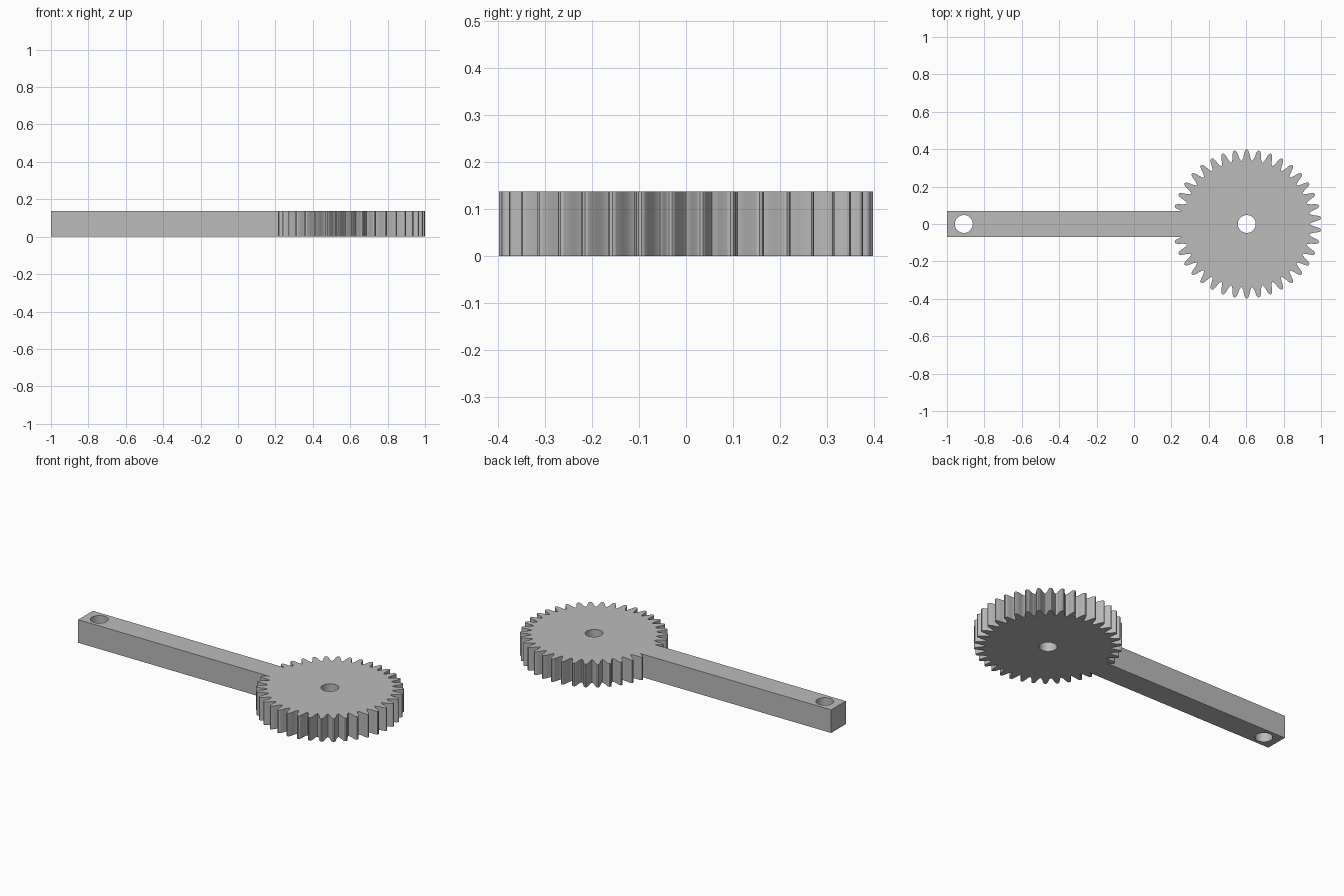
import bpy
import bmesh
from math import cos, sin, pi, radians

if "Cube" in bpy.data.objects:
    bpy.data.objects.remove(bpy.data.objects["Cube"], do_unlink=True)

THICK = 0.137
ARM_HALF = 0.0685
GEAR_X = 0.603
HOLE_R = 0.048
TEETH = 38
PITCH = 360 / TEETH

# Half tooth: (degrees from tooth centre, radius), from valley to tip
FLANK = [(PITCH / 2, 0.337), (4.0, 0.342), (3.0, 0.355), (2.4, 0.37),
         (1.8, 0.384), (1.2, 0.393), (0.5, 0.397)]


def gear_point(deg, r):
    return GEAR_X + r * cos(radians(deg)), r * sin(radians(deg))


def circle(cx, r, n=40):
    return [(cx + r * cos(2 * pi * i / n), r * sin(2 * pi * i / n)) for i in range(n)]


def add_loop(curve, points):
    spline = curve.splines.new("POLY")
    spline.points.add(len(points) - 1)
    for p, (x, y) in zip(spline.points, points):
        p.co = (x, y, 0, 1)
    spline.use_cyclic_u = True


# Toothed rim, running anticlockwise from the arm's lower to its upper side
rim = []
for i in range(TEETH):
    centre = -180 + (i + 0.5) * PITCH
    rim += [gear_point(centre - a, r) for a, r in FLANK]
    rim += [gear_point(centre + a, r) for a, r in reversed(FLANK[1:])]
rim = [(x, y) for x, y in rim if x > GEAR_X or abs(y) > ARM_HALF]

# Gear and arm as one outline with two bored holes
outline = rim + [(-1, ARM_HALF), (-1, -ARM_HALF)]
curve = bpy.data.curves.new("gear_arm", "CURVE")
curve.dimensions = "2D"
curve.fill_mode = "BOTH"
curve.extrude = THICK / 2
add_loop(curve, outline)
add_loop(curve, circle(GEAR_X, HOLE_R))
add_loop(curve, circle(-0.91, HOLE_R))

lever = bpy.data.objects.new("gear_arm", curve)
bpy.context.collection.objects.link(lever)
bpy.ops.object.select_all(action="DESELECT")
lever.select_set(True)
bpy.context.view_layer.objects.active = lever
bpy.ops.object.convert(target="MESH")
lever = bpy.context.object

# Weld caps to walls and stand it on the ground
bm = bmesh.new()
bm.from_mesh(lever.data)
bmesh.ops.remove_doubles(bm, verts=bm.verts, dist=0.0001)
bmesh.ops.translate(bm, verts=bm.verts, vec=(0, 0, THICK / 2))
bmesh.ops.recalc_face_normals(bm, faces=bm.faces)
bm.to_mesh(lever.data)
bm.free()

# Plain grey metal
grey = bpy.data.materials.new("grey_metal")
grey.use_nodes = True
colour = (0.5, 0.5, 0.5, 1)
grey.diffuse_color = colour
grey.node_tree.nodes["Principled BSDF"].inputs["Base Color"].default_value = colour
lever.data.materials.clear()
lever.data.materials.append(grey)
bpy.ops.object.shade_smooth_by_angle(angle=radians(25))
